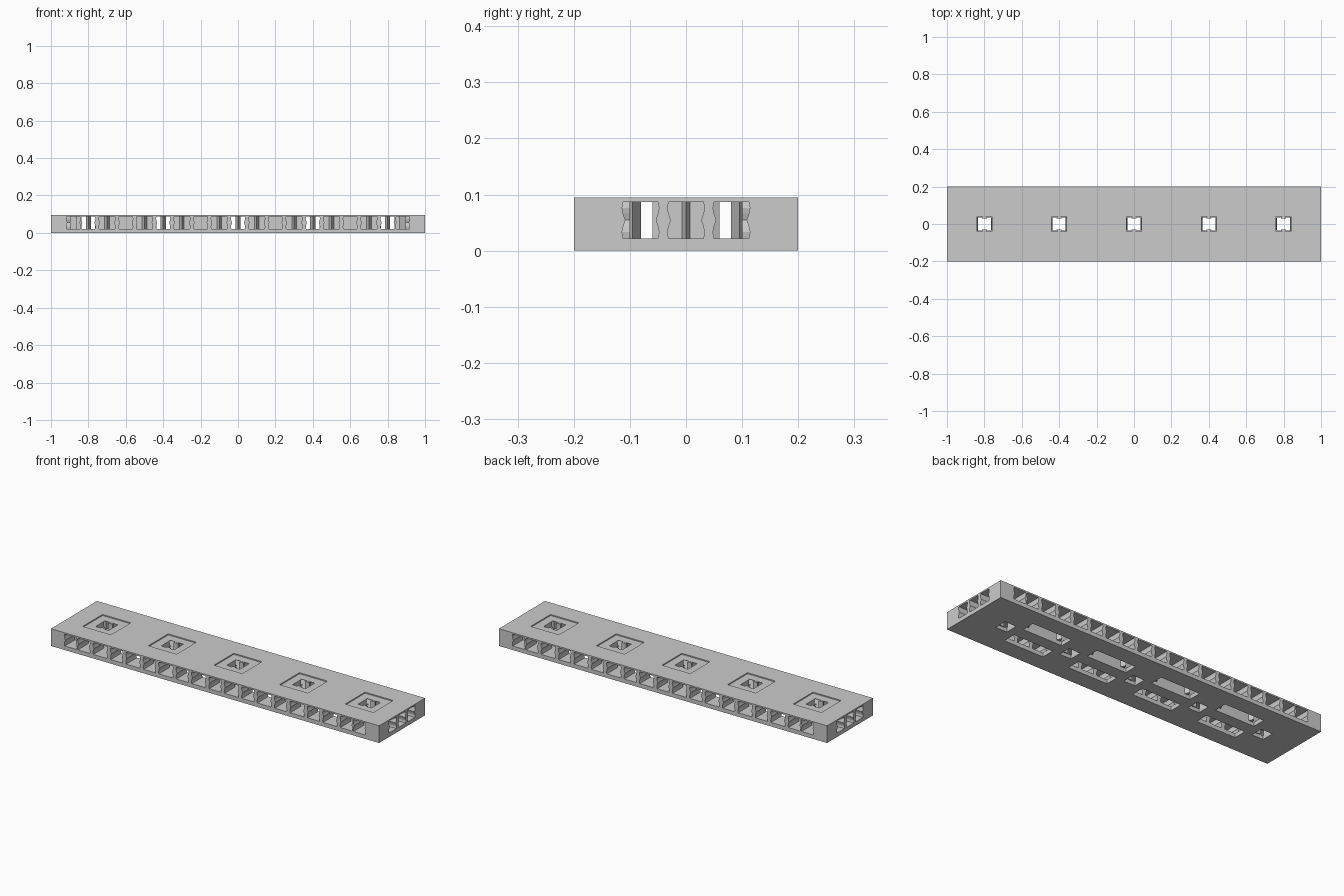
import bpy, bmesh
from mathutils import Vector

if "Cube" in bpy.data.objects:
    bpy.data.objects.remove(bpy.data.objects["Cube"])

H, Z0, Z1 = 0.095, 0.022, 0.087      # slab height, cavity floor and ceiling
HOLES = [-0.8, -0.4, 0, 0.4, 0.8]
POCKETS = [-0.6, -0.2, 0.2, 0.6]

mat = bpy.data.materials.new("grey plastic")
mat.diffuse_color = (0.6, 0.6, 0.6, 1)
mat.use_nodes = True
mat.node_tree.nodes["Principled BSDF"].inputs["Base Color"].default_value = mat.diffuse_color


def loft(bm, a, b):
    """Solid between two matching rings of points."""
    va, vb = [bm.verts.new(p) for p in a], [bm.verts.new(p) for p in b]
    n = len(va)
    bm.faces.new(va[::-1])
    bm.faces.new(vb)
    for i in range(n):
        j = (i + 1) % n
        bm.faces.new((va[i], va[j], vb[j], vb[i]))


def rect(cx, cy, hx, hy, z):
    return [(cx + sx * hx, cy + sy * hy, z) for sx, sy in ((-1, -1), (1, -1), (1, 1), (-1, 1))]


def box(bm, cx, cy, hx, hy, z0, z1):
    loft(bm, rect(cx, cy, hx, hy, z0), rect(cx, cy, hx, hy, z1))


def finish(name, bm):
    bmesh.ops.recalc_face_normals(bm, faces=bm.faces)
    me = bpy.data.meshes.new(name)
    bm.to_mesh(me)
    bm.free()
    ob = bpy.data.objects.new(name, me)
    bpy.context.collection.objects.link(ob)
    me.materials.append(mat)
    return ob


def cut(target, bm):
    """Subtract the solids in bm from the target, then drop the cutter."""
    cutter = finish("cutter", bm)
    cutter.hide_render = True
    mod = target.modifiers.new("cut", 'BOOLEAN')
    mod.operation, mod.solver, mod.object = 'DIFFERENCE', 'EXACT', cutter
    bpy.context.view_layer.objects.active = target
    bpy.ops.object.modifier_apply(modifier=mod.name)
    bpy.data.objects.remove(cutter)


def opening(bm, origin, along, out, w, depth):
    """Clip opening with wavy upright edges, running in from a side face."""
    side = [(w, Z0), (w + .002, .033), (w, .043), (w - .004, .0545),
            (w, .066), (w + .002, .076), (w, Z1)]
    ring = side + [(-u, z) for u, z in reversed(side)]
    o, a, n = Vector(origin), Vector(along), Vector(out)
    ends = [[o + a * u + n * d + Vector((0, 0, z)) for u, z in ring] for d in (0.02, -depth)]
    loft(bm, *ends)


# slab
bm = bmesh.new()
box(bm, 0, 0, 1, 0.2, 0, H)
slab = finish("base_slab", bm)

# inner channel running round a central spine
bm = bmesh.new()
for s in (-1, 1):
    box(bm, 0, s * 0.07, 0.9, 0.037, Z0, Z1)
cut(slab, bm)
bm = bmesh.new()
for s in (-1, 1):
    box(bm, s * 0.882, 0, 0.018, 0.05, Z0, Z1)
cut(slab, bm)

# clip openings on the long sides and the ends
bm = bmesh.new()
for s in (-1, 1):
    for k in range(-9, 10):
        x = k * 0.1 if abs(k) < 9 else k / 9 * 0.88
        w = 0.036 if k % 2 == 0 or abs(k) == 9 else 0.042
        opening(bm, (x, s * 0.2, 0), (1, 0, 0), (0, s, 0), w, 0.1)
    for y in (-0.081, 0, 0.081):
        opening(bm, (s, y, 0), (0, 1, 0), (s, 0, 0), 0.031, 0.105)
cut(slab, bm)

# long pockets underneath
bm = bmesh.new()
for x in POCKETS:
    for s in (-1, 1):
        box(bm, x, s * 0.07, 0.12, 0.036, -0.02, 0.04)
cut(slab, bm)

# shallow square recesses on top
bm = bmesh.new()
for x in HOLES:
    box(bm, x, 0, 0.086, 0.086, H - 0.006, H + 0.02)
cut(slab, bm)

# tapered square through holes
bm = bmesh.new()
for x in HOLES:
    loft(bm, rect(x, 0, 0.034, 0.034, -0.01), rect(x, 0, 0.041, 0.041, H + 0.01))
cut(slab, bm)

# upright wedges on the spine behind the clip openings
bm = bmesh.new()


def wedge(tri):
    loft(bm, [(x, y, Z0 - .002) for x, y in tri], [(x, y, Z1 + .001) for x, y in tri])


for s in (-1, 1):
    for k in range(-8, 9):
        if k % 4 != 2:
            x = k * 0.1
            wedge([(x - .014, s * .03), (x + .014, s * .03), (x, s * .06)])
    wedge([(s * .862, -.008), (s * .862, .008), (s * .885, 0)])
    for t in (-1, 1):
        wedge([(s * .86, t * .08), (s * .9, t * .095), (s * .86, t * .115)])
finish("clip_wedges", bm)
